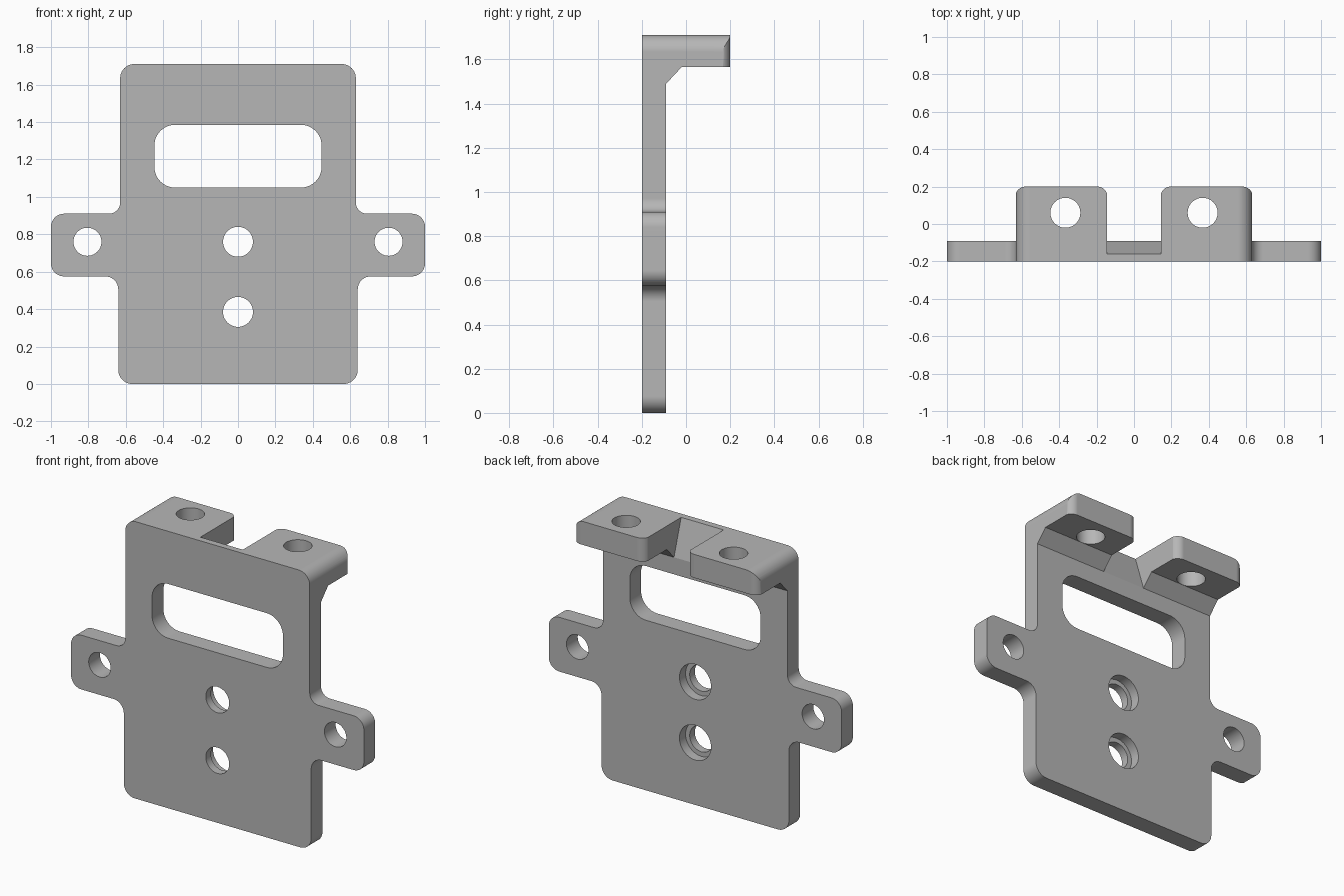
import bpy, bmesh, math
from mathutils import Vector

if "Cube" in bpy.data.objects:
    bpy.data.objects.remove(bpy.data.objects["Cube"], do_unlink=True)

grey = bpy.data.materials.new("plain grey")
grey.use_nodes = True
colour = (0.47, 0.47, 0.47, 1)
grey.diffuse_color = colour
grey.node_tree.nodes["Principled BSDF"].inputs["Base Color"].default_value = colour


def rounded(corners, steps=10):
    """Polygon from (u, v, radius) corners, each replaced by a tangent arc."""
    out = []
    for i, (u, v, r) in enumerate(corners):
        p = Vector((u, v))
        if r == 0:
            out.append(p)
            continue
        a = (Vector(corners[i - 1][:2]) - p).normalized()
        b = (Vector(corners[(i + 1) % len(corners)][:2]) - p).normalized()
        half = a.angle(b) / 2
        centre = p + (a + b).normalized() * r / math.sin(half)
        start = p + a * r / math.tan(half) - centre
        end = p + b * r / math.tan(half) - centre
        sweep = math.atan2(start.x * end.y - start.y * end.x, start.dot(end))
        for k in range(steps + 1):
            t = sweep * k / steps
            c, s = math.cos(t), math.sin(t)
            out.append(centre + Vector((start.x * c - start.y * s, start.x * s + start.y * c)))
    return out


def mirrored(half):
    return half + [(-u, v, r) for u, v, r in reversed(half)]


def circle(u, v, r, n=48):
    return [(u + r * math.cos(math.tau * i / n), v + r * math.sin(math.tau * i / n))
            for i in range(n)]


def prism(name, points, axis, low, high):
    """Extrude a 2D polygon along one axis."""
    place = {"x": lambda u, v, d: (d, u, v),
             "y": lambda u, v, d: (u, d, v),
             "z": lambda u, v, d: (u, v, d)}[axis]
    bm = bmesh.new()
    rings = [[bm.verts.new(place(u, v, d)) for u, v in points] for d in (low, high)]
    bm.faces.new(rings[0])
    bm.faces.new(rings[1])
    n = len(points)
    for i in range(n):
        j = (i + 1) % n
        bm.faces.new((rings[0][i], rings[0][j], rings[1][j], rings[1][i]))
    bmesh.ops.recalc_face_normals(bm, faces=bm.faces)
    mesh = bpy.data.meshes.new(name)
    bm.to_mesh(mesh)
    bm.free()
    mesh.materials.append(grey)
    ob = bpy.data.objects.new(name, mesh)
    bpy.context.collection.objects.link(ob)
    return ob


def combine(target, tool, operation):
    """Apply a boolean and remove the tool."""
    mod = target.modifiers.new("cut", "BOOLEAN")
    mod.object, mod.operation, mod.solver = tool, operation, "EXACT"
    graph = bpy.context.evaluated_depsgraph_get()
    result = bpy.data.meshes.new_from_object(target.evaluated_get(graph))
    target.modifiers.clear()
    target.data = result
    bpy.data.objects.remove(tool, do_unlink=True)


# Front outline with side ears, swept through the full depth
outline = mirrored([(0.64, 0, 0.075), (0.64, 0.575, 0.07), (1, 0.575, 0.07),
                    (1, 0.91, 0.07), (0.63, 0.91, 0.06), (0.63, 1.71, 0.075)])
bracket = prism("mounting_bracket", rounded(outline), "y", -0.2, 0.3)

# Side profile: thin plate, sloped gusset and top flange
side = [(-0.3, -0.1), (-0.09, -0.1), (-0.09, 1.49), (-0.02, 1.565),
        (0.4, 1.565), (0.4, 1.8), (-0.3, 1.8)]
combine(bracket, prism("side_profile", side, "x", -1.2, 1.2), "INTERSECT")

# Plan profile: two tabs with rounded free corners
plan = mirrored([(1.1, -0.3, 0), (1.1, -0.05, 0), (0.66, -0.05, 0),
                 (0.628, 0.2, 0.055), (0.147, 0.2, 0.055), (0.12, -0.05, 0)])
combine(bracket, prism("plan_profile", rounded(plan), "z", -0.5, 2.5), "INTERSECT")

# Gap between the tabs with a sloped floor
gap = [(-0.1632, 1.72), (-0.0868, 1.48), (0.4, 1.48), (0.4, 1.72)]
combine(bracket, prism("gap", gap, "x", -0.145, 0.145), "DIFFERENCE")

# Wide rounded window
window = mirrored([(0.447, 1.05, 0.11), (0.447, 1.385, 0.11)])
combine(bracket, prism("window", rounded(window), "y", -0.4, 0.1), "DIFFERENCE")

# Centre holes, counterbored from the back
for z in (0.385, 0.76):
    combine(bracket, prism("centre_hole", circle(0, z, 0.08), "y", -0.4, 0.1), "DIFFERENCE")
    combine(bracket, prism("counterbore", circle(0, z, 0.108), "y", -0.15, 0.1), "DIFFERENCE")

# Ear holes and tab holes
for s in (-1, 1):
    combine(bracket, prism("ear_hole", circle(s * 0.805, 0.76, 0.075), "y", -0.4, 0.1), "DIFFERENCE")
    combine(bracket, prism("tab_hole", circle(s * 0.367, 0.06, 0.08), "z", 1.4, 1.9), "DIFFERENCE")

# Smooth arcs, crisp edges
bpy.ops.object.select_all(action="DESELECT")
bracket.select_set(True)
bpy.context.view_layer.objects.active = bracket
bpy.ops.object.shade_smooth_by_angle(angle=math.radians(25))
normals = bracket.modifiers.new("flat_face_normals", "WEIGHTED_NORMAL")
normals.keep_sharp = True
